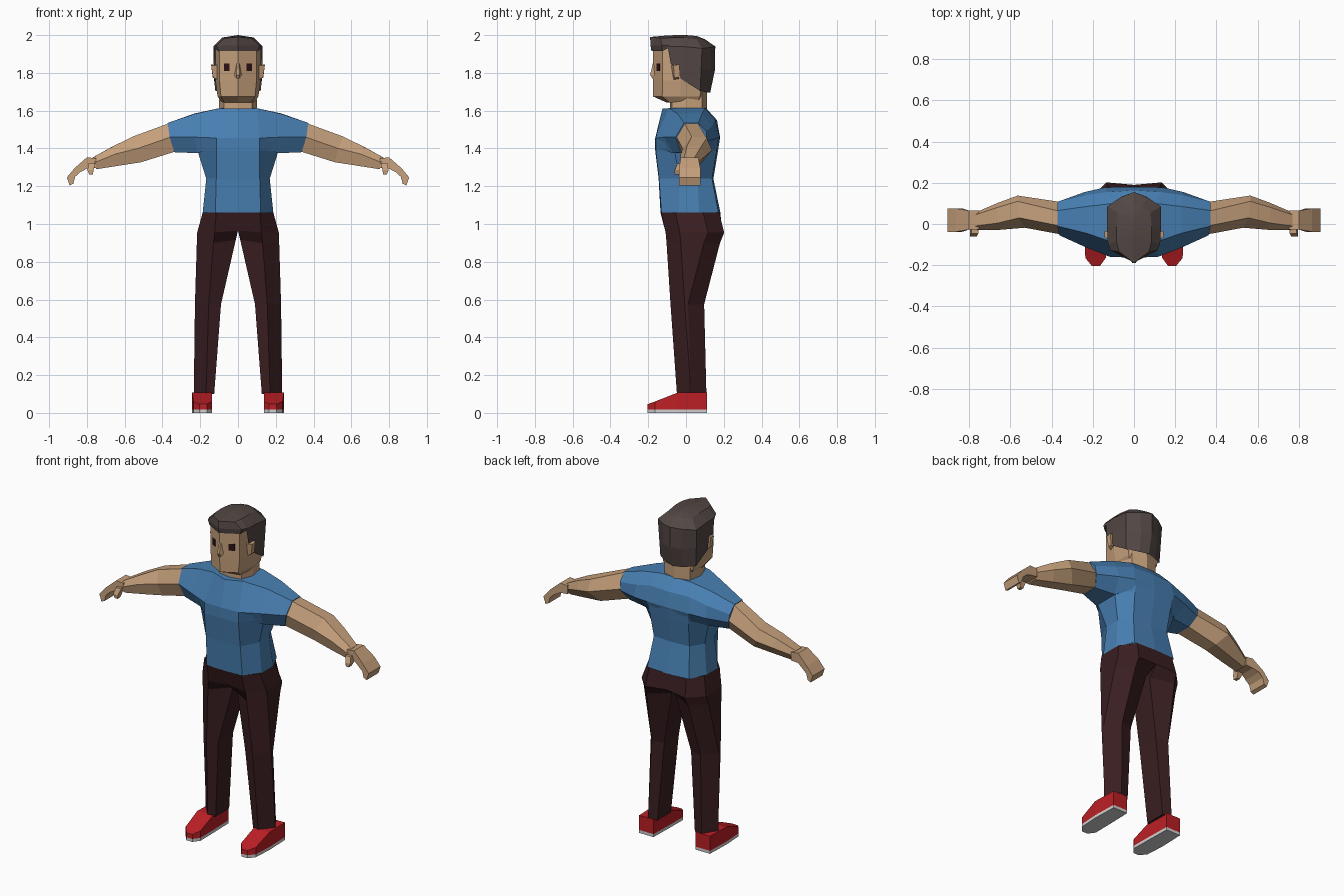
import bpy, bmesh


def material(name, r, g, b):
    m = bpy.data.materials.new(name)
    m.diffuse_color = (r, g, b, 1)
    return m


SKIN = material("skin", .56, .35, .20)
SHIRT = material("shirt_blue", .065, .215, .45)
TROUSER = material("trouser_maroon", .042, .013, .015)
HAIR = material("hair_brown", .085, .063, .058)
RED = material("shoe_red", .50, .014, .018)
SOLE = material("sole_grey", .62, .62, .62)
DARK = material("eye_dark", .025, .006, .008)


def loft(name, rings, mat, closed=True, caps=(True, True), merge=True, mirror=True):
    """Skin a list of equal-length point rings, then mirror across x."""
    bm = bmesh.new()
    for s in ((1, -1) if mirror else (1,)):
        rows = [[bm.verts.new((x * s, y, z)) for x, y, z in r] for r in rings]
        n = len(rows[0])
        for a, b in zip(rows, rows[1:]):
            for i in range(n if closed else n - 1):
                j = (i + 1) % n
                bm.faces.new((a[i], a[j], b[j], b[i]))
        for use, r in zip(caps, (rows[0], rows[-1])):
            if use:
                bm.faces.new(r)
    if merge:
        bmesh.ops.remove_doubles(bm, verts=bm.verts, dist=.0005)
    bmesh.ops.recalc_face_normals(bm, faces=bm.faces)
    me = bpy.data.meshes.new(name)
    bm.to_mesh(me)
    bm.free()
    me.materials.append(mat)
    ob = bpy.data.objects.new(name, me)
    bpy.context.collection.objects.link(ob)
    return ob


def level(z, pts):
    return [(x, y, z) for x, y in pts]


# Shirt: lower body in horizontal rings, front centre round to back centre
loft("shirt_body", [
    level(1.06, [(0, -.135), (.12, -.13), (.187, -.04), (.187, .07), (.14, .172), (0, .182)]),
    level(1.24, [(0, -.145), (.115, -.143), (.168, -.035), (.168, .06), (.12, .138), (0, .145)]),
    level(1.39, [(0, -.163), (.115, -.16), (.215, -.06), (.215, .09), (.13, .163), (0, .17)]),
    level(1.455, [(0, -.163), (.115, -.16), (.23, -.09), (.23, .12), (.13, .172), (0, .18)]),
], SHIRT, closed=False, caps=(False, False))

# Shirt: chest, shoulders and sleeves in sections from the centre outward
loft("shirt_shoulders", [
    [(0, -.125, 1.61), (0, -.163, 1.455), (0, -.16, 1.40), (0, .165, 1.40), (0, .18, 1.46),
     (0, .164, 1.55), (0, .105, 1.615)],
    [(.10, -.09, 1.613), (.115, -.16, 1.455), (.125, -.15, 1.40), (.13, .155, 1.40),
     (.14, .178, 1.46), (.13, .155, 1.55), (.10, .10, 1.613)],
    [(.23, -.045, 1.583), (.23, -.115, 1.46), (.215, -.07, 1.375), (.215, .09, 1.375),
     (.24, .155, 1.45), (.24, .14, 1.52), (.23, .085, 1.585)],
    [(.372, -.01, 1.535), (.362, -.055, 1.46), (.337, -.03, 1.38), (.337, .07, 1.38),
     (.362, .11, 1.44), (.37, .108, 1.49), (.372, .065, 1.535)],
], SHIRT, caps=(False, True))

# Bare arms from sleeve to wrist
loft("arm", [
    [(.366, -.008, 1.533), (.358, -.05, 1.46), (.334, -.027, 1.383), (.334, .068, 1.383),
     (.358, .107, 1.45), (.366, .063, 1.533)],
    [(.557, .03, 1.463), (.53, -.018, 1.40), (.513, .005, 1.327), (.515, .085, 1.327),
     (.565, .138, 1.39), (.565, .11, 1.455)],
    [(.66, .005, 1.412), (.65, -.028, 1.37), (.635, -.01, 1.308), (.635, .065, 1.308),
     (.66, .103, 1.36), (.665, .08, 1.41)],
    [(.77, -.01, 1.352), (.76, -.03, 1.325), (.75, -.02, 1.29), (.75, .045, 1.29),
     (.76, .06, 1.325), (.77, .045, 1.352)],
], SKIN)

# Curled mitten hands: side-on curve given sideways thickness
curl = [(.752, 1.348), (.80, 1.353), (.865, 1.296), (.906, 1.247), (.892, 1.204),
        (.872, 1.213), (.862, 1.25), (.835, 1.275), (.80, 1.293), (.752, 1.297)]
hand = [[(x, y, z) for x, z in curl] for y in (-.038, .076)]
for ring, grow in zip(hand, (.022, -.022)):
    for i in (0, 1, 8, 9):
        x, y, z = ring[i]
        ring[i] = (x, y + grow * .5, z)
loft("hand", hand, SKIN)
loft("thumb", [
    level(1.32, [(.755, -.045), (.79, -.045), (.79, -.01), (.755, -.01)]),
    level(1.285, [(.765, -.062), (.797, -.06), (.797, -.02), (.765, -.02)]),
    level(1.262, [(.768, -.06), (.788, -.06), (.788, -.035), (.768, -.035)]),
], SKIN)


# Trousers: each leg has an inner edge, a seam line and an outer face
def leg_ring(z, xi, xm, xo, yf, yb, inner_front, inner_back, zi=None):
    zi = z if zi is None else zi
    return [(xi, inner_front, zi), (xm, yf, z), (xo, yf + .075, z), (xo, yb - .085, z),
            (xm + .01, yb, z), (xi, inner_back, zi)]


loft("trouser_leg", [
    leg_ring(1.06, 0, .115, .187, -.131, .176, -.135, .182),
    leg_ring(.955, 0, .124, .216, -.108, .202, -.105, .19, .965),
    leg_ring(.90, .012, .13, .218, -.103, .18, -.03, .12, .915),
    leg_ring(.575, .09, .155, .228, -.082, .096, -.06, .08),
    leg_ring(.10, .126, .17, .234, -.048, .108, -.035, .095),
], TROUSER, merge=False)


# Shoes and soles: boxes lofted from heel to toe (y, inner x, outer x, top z)
shoe_sections = [(.11, .142, .238, .107), (-.045, .138, .243, .107),
                 (-.165, .137, .236, .06), (-.203, .165, .205, .046)]


def shoe(name, bottom, top, mat):
    rings = []
    for y, a, b, h in shoe_sections:
        t = h if top is None else top
        rings.append([(a, y, bottom), (b, y, bottom), (b, y, t), (a, y, t)])
    loft(name, rings, mat)


shoe("shoe", .018, None, RED)
shoe("shoe_sole", 0, .018, SOLE)

# Neck and head
loft("neck", [
    level(1.57, [(0, -.085), (.075, -.075), (.102, 0), (.085, .085), (0, .11)]),
    level(1.70, [(0, -.085), (.075, -.075), (.098, 0), (.085, .085), (0, .11)]),
], SKIN, closed=False, caps=(False, False))
face = [(0, -.176), (.098, -.124), (.12, -.03), (.117, .08), (0, .125)]
loft("head", [
    level(1.642, [(0, -.10), (.072, -.085), (.085, -.02), (.08, .06), (0, .085)]),
    level(1.675, [(0, -.174), (.090, -.126), (.108, -.03), (.1, .075), (0, .105)]),
    level(1.76, face), level(1.94, face),
], SKIN, closed=False, caps=(True, True))

# Hair: columns from the fringe centre round the ear to the nape
columns = [
    [(0, -.183, 1.915), (0, -.188, 1.945), (0, -.19, 1.99), (0, -.10, 1.998)],
    [(.104, -.126, 1.915), (.113, -.128, 1.945), (.072, -.135, 1.983), (0, -.08, 1.999)],
    [(.123, -.095, 1.93), (.126, -.098, 1.945), (.085, -.085, 1.986), (0, -.05, 2.0)],
    [(.127, -.08, 1.845), (.128, -.08, 1.94), (.085, -.06, 1.987), (0, -.03, 2.0)],
    [(.127, -.035, 1.845), (.13, -.035, 1.94), (.085, -.03, 1.987), (0, -.01, 2.0)],
    [(.127, -.03, 1.77), (.13, -.02, 1.94), (.085, -.01, 1.986), (0, 0, 2.0)],
    [(.12, .075, 1.705), (.13, .085, 1.93), (.08, .055, 1.98), (0, .03, 1.998)],
    [(.055, .112, 1.695), (.065, .13, 1.935), (.04, .085, 1.98), (0, .05, 1.995)],
    [(0, .128, 1.695), (0, .155, 1.94), (0, .10, 1.978), (0, .06, 1.994)],
]
# Bulge the back of the hair between nape and crown
for c in columns:
    (x0, y0, z0), (x1, y1, z1) = c[0], c[1]
    back = .012 if y0 > .1 else 0
    c.insert(1, ((x0 + x1) / 2, (y0 + y1) / 2 + back, (z0 + z1) / 2))
loft("hair", columns, HAIR, closed=False, caps=(False, False))

# Ears
loft("ear", [
    [(.112, -.078, 1.84), (.112, -.036, 1.845), (.112, -.036, 1.765), (.112, -.066, 1.765)],
    [(.142, -.066, 1.84), (.142, -.034, 1.845), (.134, -.036, 1.775), (.132, -.062, 1.775)],
], SKIN)

# Nose wedge
loft("nose", [
    [(-.010, -.168, 1.85), (.010, -.168, 1.85), (.005, -.176, 1.85), (-.005, -.176, 1.85)],
    [(-.022, -.160, 1.785), (.022, -.160, 1.785), (.008, -.19, 1.79), (-.008, -.19, 1.79)],
    [(-.020, -.160, 1.77), (.020, -.160, 1.77), (.006, -.178, 1.77), (-.006, -.178, 1.77)],
], SKIN, mirror=False)


# Eyes: thin plates lying on the slanted face
def on_face(x, lift):
    return -.176 + x * .052 / .098 - lift


loft("eye", [[(x, on_face(x, lift), z) for x, z in
              ((.045, 1.81), (.074, 1.81), (.074, 1.85), (.045, 1.85))]
             for lift in (-.003, .004)], DARK)
